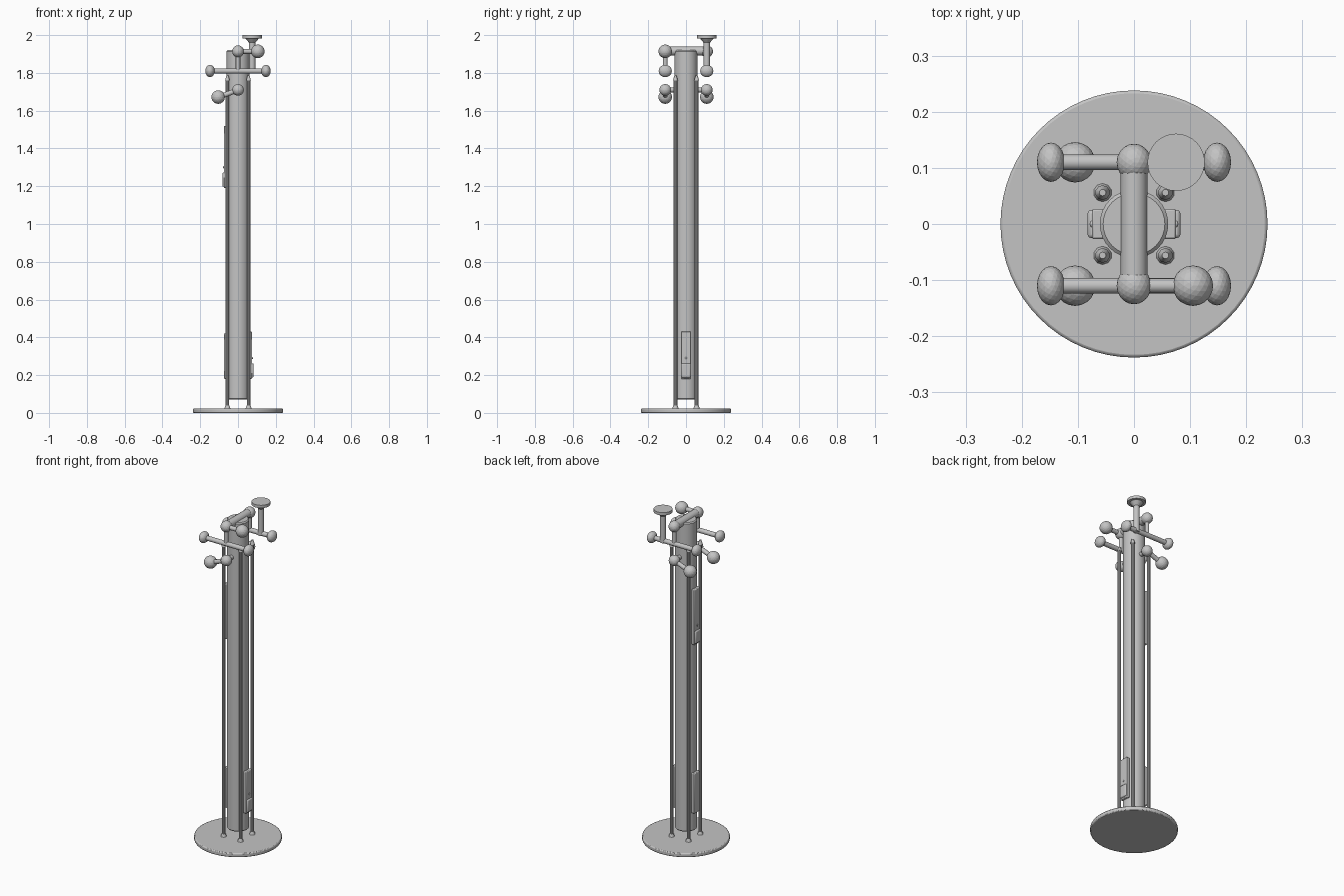
import bpy
import math
from mathutils import Vector

if "Cube" in bpy.data.objects:
    bpy.data.objects.remove(bpy.data.objects["Cube"], do_unlink=True)

grey = bpy.data.materials.new("light grey")
grey.use_nodes = True
grey.diffuse_color = (0.55, 0.55, 0.55, 1)
grey.node_tree.nodes["Principled BSDF"].inputs["Base Color"].default_value = grey.diffuse_color


def finish(name, smooth=True):
    ob = bpy.context.object
    ob.name = name
    ob.data.materials.append(grey)
    if smooth:
        bpy.ops.object.shade_smooth_by_angle(angle=math.radians(35))
    return ob


def rod(name, a, b, r1, r2=None, sides=16):
    a, b = Vector(a), Vector(b)
    bpy.ops.mesh.primitive_cone_add(vertices=sides, radius1=r1, radius2=r1 if r2 is None else r2,
                                    depth=(b - a).length, location=(a + b) / 2,
                                    rotation=(b - a).to_track_quat("Z", "Y").to_euler())
    return finish(name)


def ball(name, loc, size):
    bpy.ops.mesh.primitive_ico_sphere_add(subdivisions=3, radius=1, location=loc)
    bpy.context.object.scale = size
    return finish(name, False)


def box(name, loc, size, bevel):
    bpy.ops.mesh.primitive_cube_add(size=1, location=loc)
    ob = bpy.context.object
    ob.scale = size
    bpy.ops.object.transform_apply(location=False, rotation=False, scale=True)
    mod = ob.modifiers.new("bevel", "BEVEL")
    mod.width = bevel
    mod.segments = 2
    return finish(name)


# Round base plate and column
base = rod("base_plate", (0, 0, 0), (0, 0, 0.024), 0.238, sides=64)
mod = base.modifiers.new("bevel", "BEVEL")
mod.width = 0.005
mod.segments = 2
column = rod("column", (0, 0, 0.07), (0, 0, 1.92), 0.061, sides=32)
mod = column.modifiers.new("bevel", "BEVEL")
mod.width = 0.006

# Four slim corner rods with feet and caps
for sx in (-1, 1):
    for sy in (-1, 1):
        x, y = sx * 0.056, sy * 0.056
        rod("corner_rod", (x, y, 0.02), (x, y, 1.77), 0.01, sides=10)
        rod("rod_foot", (x, y, 0.022), (x, y, 0.04), 0.017, 0.011, sides=10)
        rod("rod_cap", (x, y, 1.76), (x, y, 1.785), 0.013, 0.006, sides=10)

# Side plates, two of them with a raised latch
for side, low, high, latch in ((1, 0.18, 0.43, True), (-1, 0.18, 0.42, False), (-1, 1.19, 1.52, True)):
    box("side_plate", (side * 0.064, 0, (low + high) / 2), (0.022, 0.054, high - low), 0.004)
    if latch:
        box("plate_latch", (side * 0.074, 0, low + 0.045), (0.017, 0.05, 0.075), 0.006)
        ball("latch_button", (side * 0.075, 0, low + 0.11), (0.004, 0.006, 0.006))

# Top cross bar
reach = 0.11
rod("top_bar", (0, -reach, 1.916), (0, reach, 1.916), 0.024)

# Hooks mirrored on front and back
for sy in (-1, 1):
    y = sy * reach
    ball("top_bar_ball", (0, y, 1.914), (0.031, 0.033, 0.032))
    rod("hanger_post", (0, y, 1.81), (0, y, 1.914), 0.012)
    rod("long_hook_bar", (-0.15, y, 1.81), (0.15, y, 1.81), 0.014)
    for sx in (-1, 1):
        ball("long_hook_ball", (sx * 0.148, y, 1.81), (0.025, 0.035, 0.033))
    rod("lower_arm", (0, 0, 1.71), (0, y, 1.71), 0.013)
    ball("lower_arm_ball", (0, y, 1.71), (0.031, 0.031, 0.031))
    rod("lower_hook", (0, y, 1.71), (-0.105, y, 1.67), 0.013)
    ball("lower_hook_ball", (-0.105, y, 1.672), (0.036, 0.036, 0.036))

# Short upper hook at the front
rod("upper_hook", (0, -reach, 1.914), (0.105, -reach, 1.914), 0.013)
ball("upper_hook_ball", (0.105, -reach, 1.914), (0.036, 0.036, 0.036))

# Hat stand rising from the rear bar
x = 0.075
rod("hat_stem", (x, reach, 1.80), (x, reach, 1.98), 0.017)
rod("hat_flare", (x, reach, 1.96), (x, reach, 1.985), 0.017, 0.038)
rod("hat_disc", (x, reach, 1.983), (x, reach, 2.0), 0.051, sides=32)
